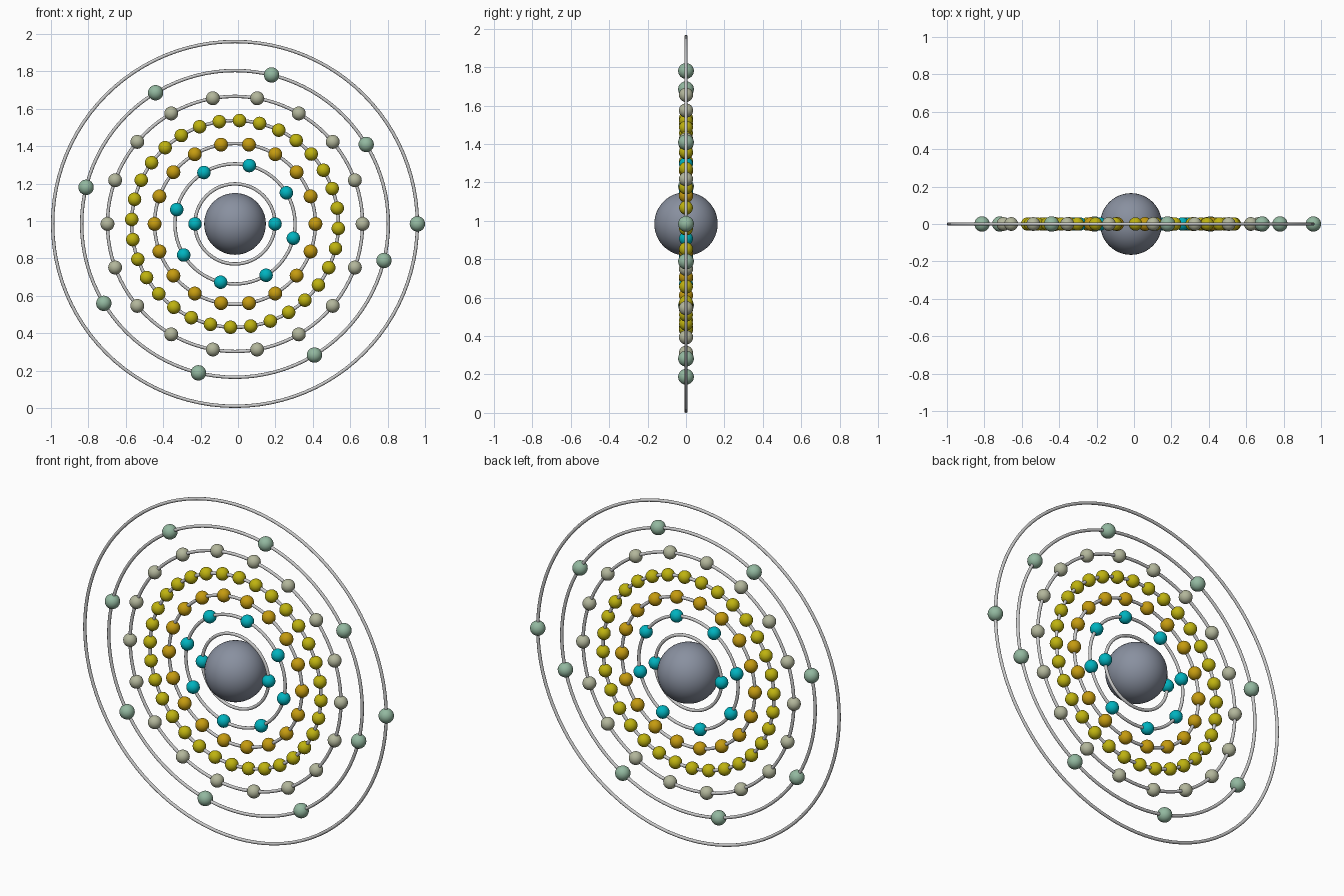
import bpy
from math import radians, cos, sin, pi

if "Cube" in bpy.data.objects:
    bpy.data.objects.remove(bpy.data.objects["Cube"])

CX, CZ = -0.016, 0.984   # common centre of nucleus and shells
TUBE = 0.009


def material(name, rgb):
    m = bpy.data.materials.new(name)
    m.diffuse_color = (*rgb, 1.0)
    m.use_nodes = True
    m.node_tree.nodes["Principled BSDF"].inputs["Base Color"].default_value = m.diffuse_color
    return m


def sphere(name, radius, loc, mat, segs=24, rings=16):
    bpy.ops.mesh.primitive_uv_sphere_add(segments=segs, ring_count=rings,
                                         radius=radius, location=loc)
    ob = bpy.context.object
    ob.name = name
    ob.data.materials.append(mat)
    bpy.ops.object.shade_smooth()
    return ob


# nucleus
sphere("nucleus", 0.165, (CX, 0, CZ), material("slate", (0.25, 0.28, 0.35)), 48, 24)

teal = material("teal", (0.0, 0.45, 0.52))
amber = material("amber", (0.56, 0.33, 0.005))
yellow = material("yellow", (0.52, 0.45, 0.005))
sage = material("sage", (0.45, 0.47, 0.33))
green = material("green", (0.29, 0.48, 0.35))

# shells: ring radius, electron count, first angle, electron radius, material
shells = [
    (0.214, 2, 0, 0.036, teal),
    (0.321, 8, 31.2, 0.036, teal),
    (0.430, 18, 0, 0.037, amber),
    (0.553, 32, -2.5, 0.036, yellow),
    (0.682, 18, 0, 0.037, sage),
    (0.820, 8, 31.2, 0.041, green),
    (0.975, 1, 0, 0.041, green),
]

for i, (r, count, start, size, mat) in enumerate(shells, 1):
    # orbit ring
    bpy.ops.mesh.primitive_torus_add(major_radius=r, minor_radius=TUBE,
                                     major_segments=96, minor_segments=12,
                                     location=(CX, 0, CZ), rotation=(pi / 2, 0, 0))
    bpy.context.object.name = f"orbit_ring_{i}"
    bpy.ops.object.shade_smooth()

    # electrons spaced evenly round the ring, sharing one mesh
    first = None
    for k in range(count):
        a = radians(start + 360 * k / count)
        loc = (CX + r * cos(a), 0, CZ + r * sin(a))
        if first is None:
            first = sphere(f"electron_{i}_1", size, loc, mat)
        else:
            ob = bpy.data.objects.new(f"electron_{i}_{k + 1}", first.data)
            ob.location = loc
            bpy.context.collection.objects.link(ob)
